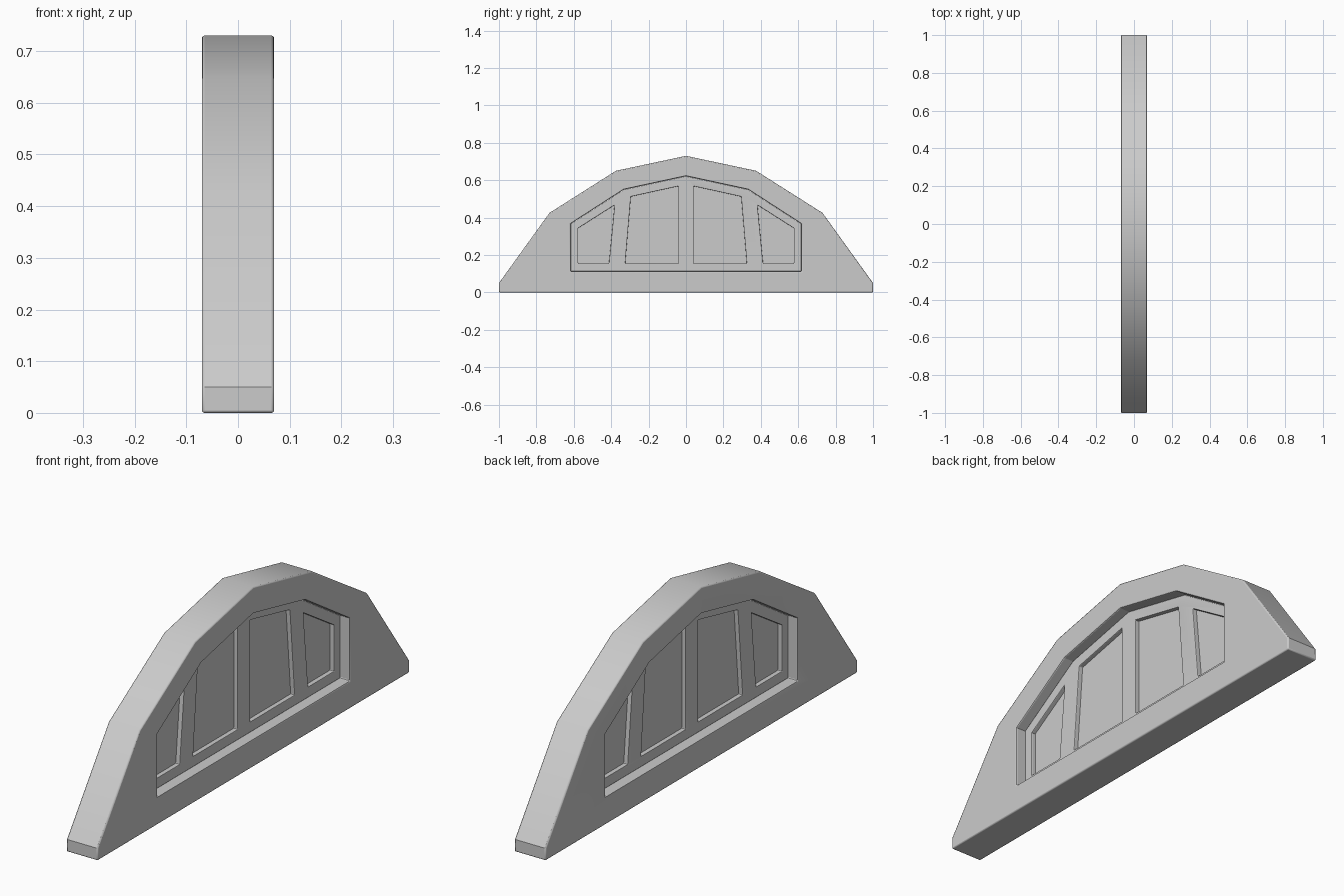
import bpy, bmesh, math

if "Cube" in bpy.data.objects:
    bpy.data.objects.remove(bpy.data.objects["Cube"])


def mirrored(half):
    """Complete a +y half outline (bottom corner up to apex) across y = 0."""
    return half + [(-y, z) for y, z in reversed(half) if y > 0]


def prism(name, outline, half_depth):
    bm = bmesh.new()
    face = bm.faces.new([bm.verts.new((-half_depth, y, z)) for y, z in outline])
    ext = bmesh.ops.extrude_face_region(bm, geom=[face])
    verts = [v for v in ext["geom"] if isinstance(v, bmesh.types.BMVert)]
    bmesh.ops.translate(bm, verts=verts, vec=(2 * half_depth, 0, 0))
    bmesh.ops.recalc_face_normals(bm, faces=bm.faces)
    mesh = bpy.data.meshes.new(name)
    bm.to_mesh(mesh)
    bm.free()
    obj = bpy.data.objects.new(name, mesh)
    bpy.context.collection.objects.link(obj)
    return obj


def finish(obj, cutters, bevel):
    """Cut the openings, then soften the rims."""
    for c in cutters:
        c.hide_render = True
        c.hide_set(True)
        m = obj.modifiers.new("cut", "BOOLEAN")
        m.operation = "DIFFERENCE"
        m.solver = "EXACT"
        m.object = c
    b = obj.modifiers.new("soft_edges", "BEVEL")
    b.width = bevel
    b.segments = 2
    b.limit_method = "ANGLE"
    b.angle_limit = math.radians(60)
    bpy.ops.object.select_all(action="DESELECT")
    obj.select_set(True)
    bpy.context.view_layer.objects.active = obj
    bpy.ops.object.shade_smooth_by_angle(angle=math.radians(25))


# Profiles in (y, z)
outer = mirrored([(1, 0), (1, 0.05), (0.73, 0.425), (0.375, 0.65), (0, 0.73)])
opening = mirrored([(0.617, 0.112), (0.617, 0.367), (0.333, 0.55), (0, 0.622)])
inner_pane = [(0.04, 0.155), (0.325, 0.155), (0.295, 0.512), (0.04, 0.568)]
outer_pane = [(0.412, 0.155), (0.577, 0.155), (0.577, 0.343), (0.382, 0.467)]

# Thick arched surround
frame = prism("arched_surround", outer, 0.07)
finish(frame, [prism("opening_cutter", opening, 0.2)], 0.005)

# Recessed window bars, open on four panes
bars = prism("window_bars", opening, 0.027)
cutters = []
for pane in (inner_pane, outer_pane):
    for side in (1, -1):
        cutters.append(prism("pane_cutter", [(side * y, z) for y, z in pane], 0.2))
finish(bars, cutters, 0.003)

# Glass sheet behind the bars, shared by both faces
prism("window_glass", opening, 0.009)
